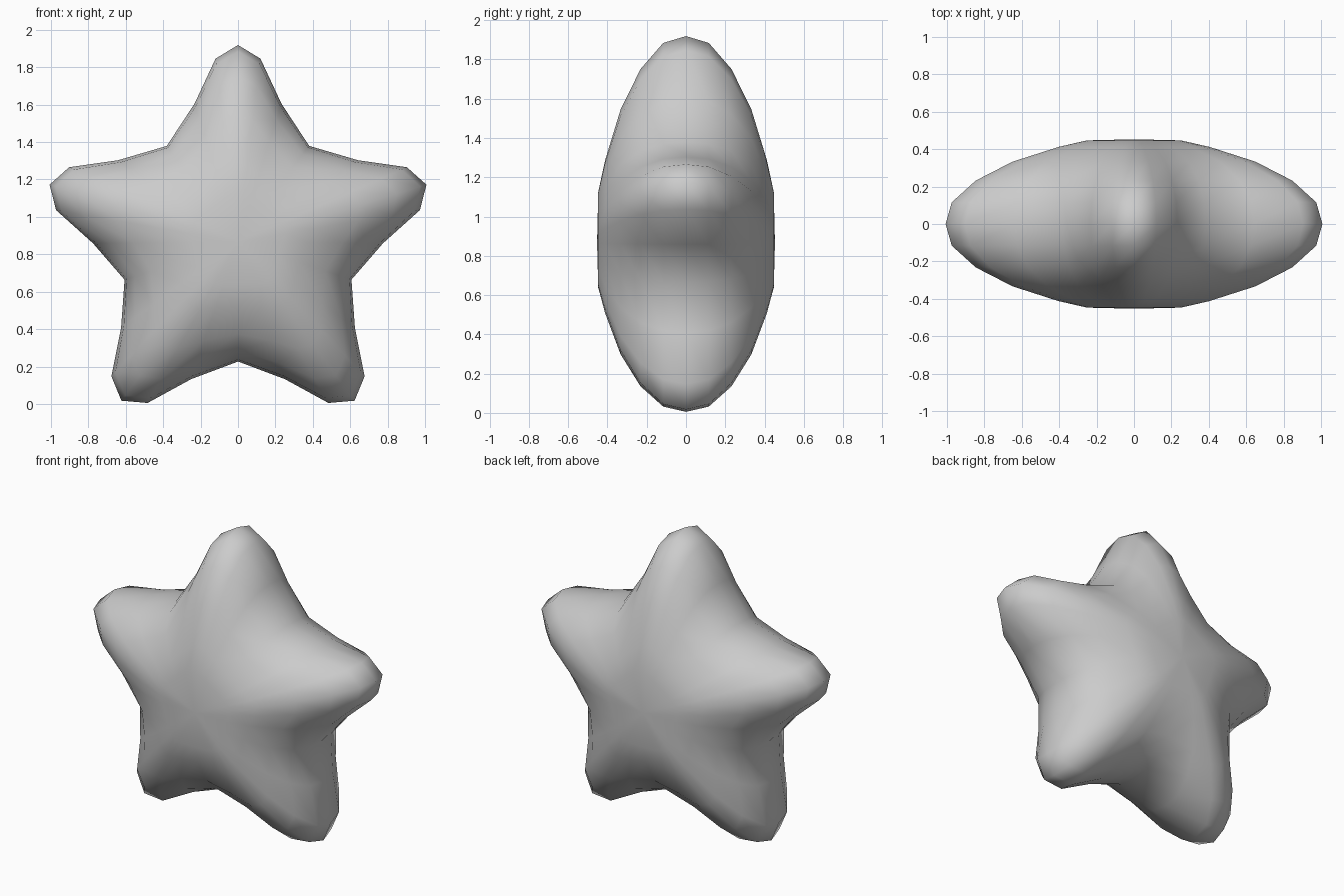
import bpy, bmesh, math

if "Cube" in bpy.data.objects:
    bpy.data.objects.remove(bpy.data.objects["Cube"])

CZ = 0.866          # height of the star centre
DEPTH = 0.453       # half thickness at the centre
R_TIP = 1.053
# half of one arm outline: (along arm, sideways), tip to valley
HALF = [(R_TIP, 0.0), (0.98, 0.12), (0.74, 0.232), (0.517, 0.376)]
ARM = [(r, -w) for r, w in HALF[:0:-1]] + HALF[:-1]   # valley to just before next valley
# (ring scale, half depth) from the centre out to the rim
PROFILE = [(0.246, 0.447), (0.40, 0.412), (0.645, 0.333), (0.84, 0.232), (0.967, 0.116), (1.0, 0.0)]

# full star outline as (angle, radius); the side arms droop slightly
outline = []
for k, droop in enumerate([0, 1.1, -0.3, 0.3, -1.1]):
    a = math.pi / 2 - k * math.tau / 5 - math.radians(droop)
    for i, (r, w) in enumerate(ARM):
        skew = 0
        if i == 0:  # valley keeps halfway between its two arms
            skew = math.radians(droop - [-1.1, 0, 1.1, -0.3, 0.3][k]) / 2
        outline.append((a - math.atan2(w, r) + skew, math.hypot(r, w)))


def ring(bm, s, y):
    """Star loop that becomes rounder towards the centre."""
    loop = []
    for a, r in outline:
        rad = s * R_TIP * (r / R_TIP) ** s
        loop.append(bm.verts.new((rad * math.cos(a), y, CZ + rad * math.sin(a))))
    return loop


# rings from front pole to back pole
bm = bmesh.new()
rings = [ring(bm, s, -y) for s, y in PROFILE] + [ring(bm, s, y) for s, y in PROFILE[-2::-1]]
front = bm.verts.new((0, -DEPTH, CZ))
back = bm.verts.new((0, DEPTH, CZ))
n = len(outline)
for i in range(n):
    j = (i + 1) % n
    bm.faces.new((front, rings[0][i], rings[0][j]))
    bm.faces.new((back, rings[-1][j], rings[-1][i]))
    for p, q in zip(rings, rings[1:]):
        bm.faces.new((p[i], q[i], q[j], p[j]))
bmesh.ops.recalc_face_normals(bm, faces=bm.faces)
for f in bm.faces:
    f.smooth = True

# puffy star
mesh = bpy.data.meshes.new("puffy_star")
bm.to_mesh(mesh)
bm.free()
star = bpy.data.objects.new("puffy_star", mesh)
bpy.context.collection.objects.link(star)
